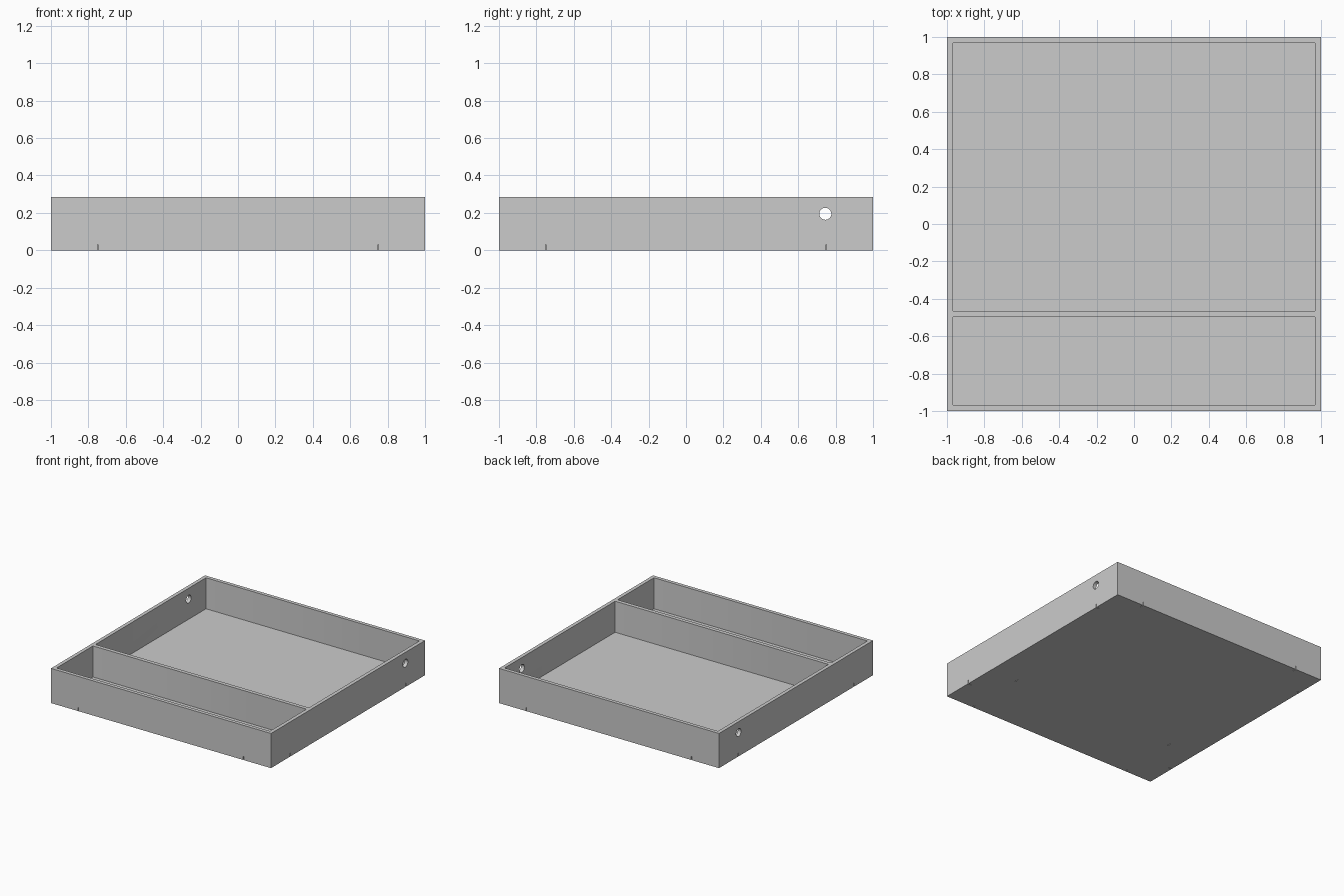
import bpy
import bmesh
from mathutils import Matrix, Vector

if "Cube" in bpy.data.objects:
    bpy.data.objects.remove(bpy.data.objects["Cube"], do_unlink=True)

HEIGHT = 0.285
WALL = 0.03
FLOOR = 0.03
SLIT = 0.005

grey = bpy.data.materials.new("plain_grey")
grey.use_nodes = True
grey.diffuse_color = (0.6, 0.6, 0.6, 1)
grey.node_tree.nodes["Principled BSDF"].inputs["Base Color"].default_value = grey.diffuse_color


def finish(name, bm):
    mesh = bpy.data.meshes.new(name)
    bm.to_mesh(mesh)
    bm.free()
    mesh.materials.append(grey)
    obj = bpy.data.objects.new(name, mesh)
    bpy.context.collection.objects.link(obj)
    return obj


def add_box(bm, low, high):
    low, high = Vector(low), Vector(high)
    matrix = Matrix.Translation((low + high) / 2) @ Matrix.Diagonal((*(high - low), 1))
    return bmesh.ops.create_cube(bm, size=1, matrix=matrix)["verts"]


def cut(target, cutter):
    mod = target.modifiers.new(cutter.name, "BOOLEAN")
    mod.operation = "DIFFERENCE"
    mod.solver = "EXACT"
    mod.object = cutter
    cutter.hide_render = True
    bpy.context.view_layer.objects.active = target
    bpy.ops.object.modifier_apply(modifier=mod.name)
    bpy.data.objects.remove(cutter, do_unlink=True)


# Solid block for the walls, floor and divider
bm = bmesh.new()
add_box(bm, (-1, -1, 0), (1, 1, HEIGHT))
tray = finish("divided_tray", bm)

# Front and back compartments with slightly eased corners
inner = 1 - WALL
bm = bmesh.new()
for y0, y1 in ((-inner, -0.497), (-0.465, inner)):
    verts = add_box(bm, (-inner, y0, FLOOR), (inner, y1, HEIGHT + 0.1))
    uprights = [e for e in {e for v in verts for e in v.link_edges}
                if abs(e.verts[0].co.z - e.verts[1].co.z) > 0.1]
    bmesh.ops.bevel(bm, geom=uprights, offset=0.006, segments=2, profile=0.5, affect="EDGES")
cut(tray, finish("compartment_cutter", bm))

# Round cable hole through both side walls
bm = bmesh.new()
bmesh.ops.create_cone(bm, cap_ends=True, segments=40, radius1=0.032, radius2=0.032, depth=2.4,
                      matrix=Matrix.Translation((0, 0.745, 0.195)) @ Matrix.Rotation(1.5707963, 4, "Y"))
cut(tray, finish("hole_cutter", bm))

# Narrow slits where the floor tabs meet the walls and the divider
bm = bmesh.new()
for pos in (-0.75, 0.75):
    a, b = pos - SLIT / 2, pos + SLIT / 2
    for side in (-1, 1):
        near, far = sorted((side * inner, side * 1.01))
        add_box(bm, (a, near, -0.01), (b, far, FLOOR))
        add_box(bm, (near, a, -0.01), (far, b, FLOOR))
    add_box(bm, (a, -0.497, -0.01), (b, -0.465, FLOOR))
cut(tray, finish("slit_cutter", bm))

# Smooth hole wall, crisp edges elsewhere
bpy.ops.object.select_all(action="DESELECT")
tray.select_set(True)
bpy.context.view_layer.objects.active = tray
bpy.ops.object.shade_smooth_by_angle(angle=0.5)
